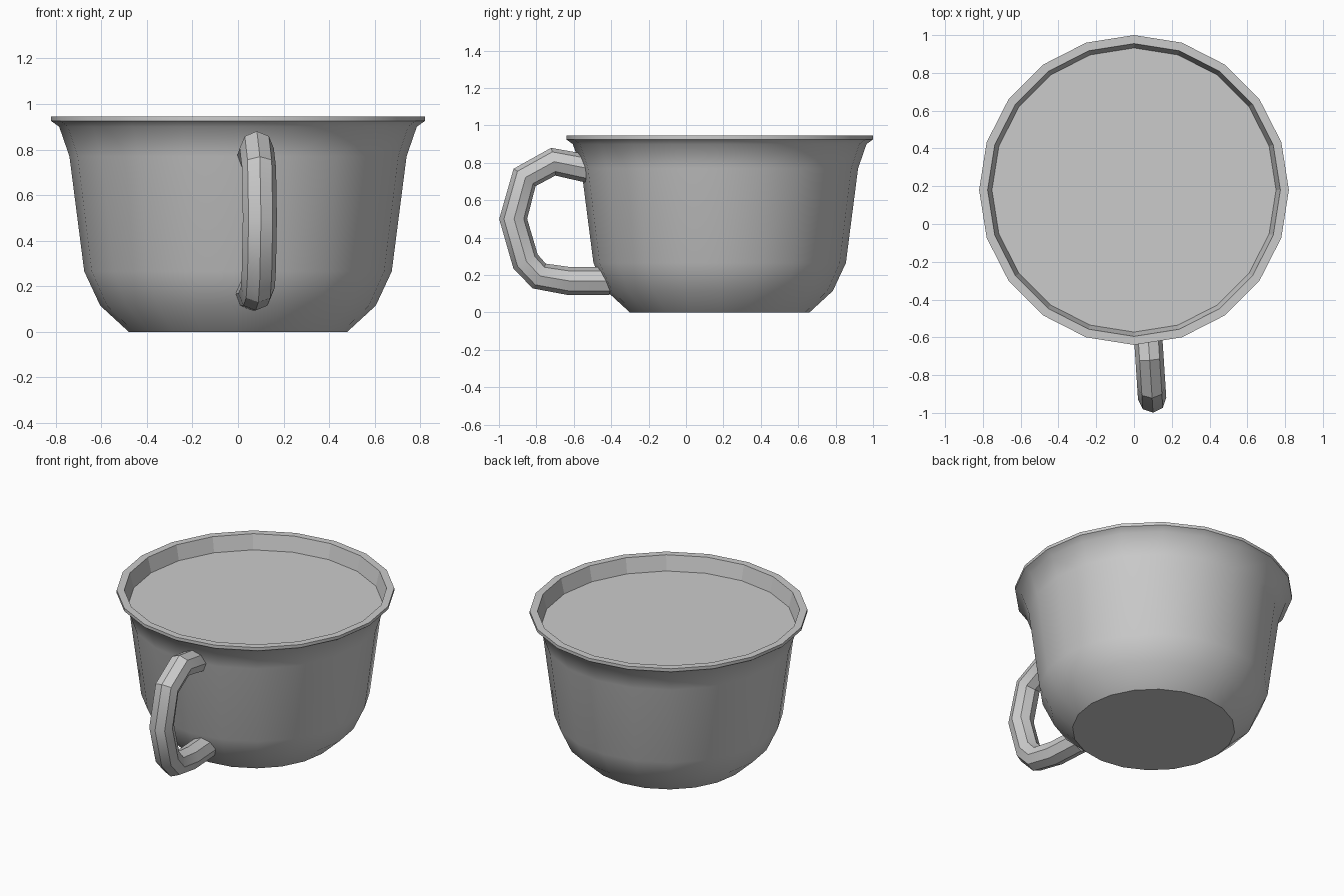
import bpy, bmesh
from math import sin, cos, tau, radians
from mathutils import Vector

if "Cube" in bpy.data.objects:
    bpy.data.objects.remove(bpy.data.objects["Cube"])


def finish(bm, name, angle=None):
    bmesh.ops.recalc_face_normals(bm, faces=bm.faces)
    mesh = bpy.data.meshes.new(name)
    bm.to_mesh(mesh)
    bm.free()
    obj = bpy.data.objects.new(name, mesh)
    bpy.context.collection.objects.link(obj)
    if angle:
        bpy.ops.object.select_all(action='DESELECT')
        obj.select_set(True)
        bpy.context.view_layer.objects.active = obj
        bpy.ops.object.shade_smooth_by_angle(angle=radians(angle))
    return obj


def skin(bm, rings):
    """Bridge consecutive vertex rings with quads."""
    for a, b in zip(rings, rings[1:]):
        n = len(a)
        for i in range(n):
            j = (i + 1) % n
            bm.faces.new((a[i], a[j], b[j], b[i]))


SIDES = 20
CENTRE_Y = 0.18


def circle(bm, r, z):
    return [bm.verts.new((r * cos(tau * i / SIDES), CENTRE_Y + r * sin(tau * i / SIDES), z))
            for i in range(SIDES)]


# Bowl: outer wall with flared lip, down to the inner wall at the drink level
profile = [(0.48, 0), (0.605, 0.115), (0.675, 0.265), (0.74, 0.77),
           (0.785, 0.9), (0.82, 0.925), (0.82, 0.945), (0.775, 0.945), (0.752, 0.85)]
bm = bmesh.new()
rings = [circle(bm, r, z) for r, z in profile]
skin(bm, rings)
bm.faces.new(rings[0])
cup = finish(bm, "cup_body", 40)
# Faceted inner wall
for p in cup.data.polygons:
    if all(cup.data.vertices[v].index >= SIDES * 7 for v in p.vertices):
        p.use_smooth = False

# Flat drink surface
bm = bmesh.new()
bm.faces.new(circle(bm, 0.752, 0.85))
finish(bm, "drink_surface")

# Handle: octagonal tube swept along a path, turned slightly sideways
path = [(-0.52, 0.768), (-0.71, 0.806), (-0.863, 0.722), (-0.924, 0.5),
        (-0.858, 0.273), (-0.785, 0.195), (-0.625, 0.168), (-0.41, 0.168)]
pts = [Vector((0.075 - 0.065 * (y + 0.6), y, z)) for y, z in path]
side = Vector((1, 0.065, 0)).normalized()
bm = bmesh.new()
rings = []
for i, c in enumerate(pts):
    d_in = (c - pts[max(i - 1, 0)]).normalized()
    d_out = (pts[min(i + 1, len(pts) - 1)] - c).normalized()
    normal = (d_in + d_out).normalized().cross(side)
    rings.append([bm.verts.new(c + 0.075 * (cos(tau * k / 8) * normal + sin(tau * k / 8) * side))
                  for k in range(8)])
skin(bm, rings)
bm.faces.new(rings[0])
bm.faces.new(rings[-1])
finish(bm, "handle", 30)
